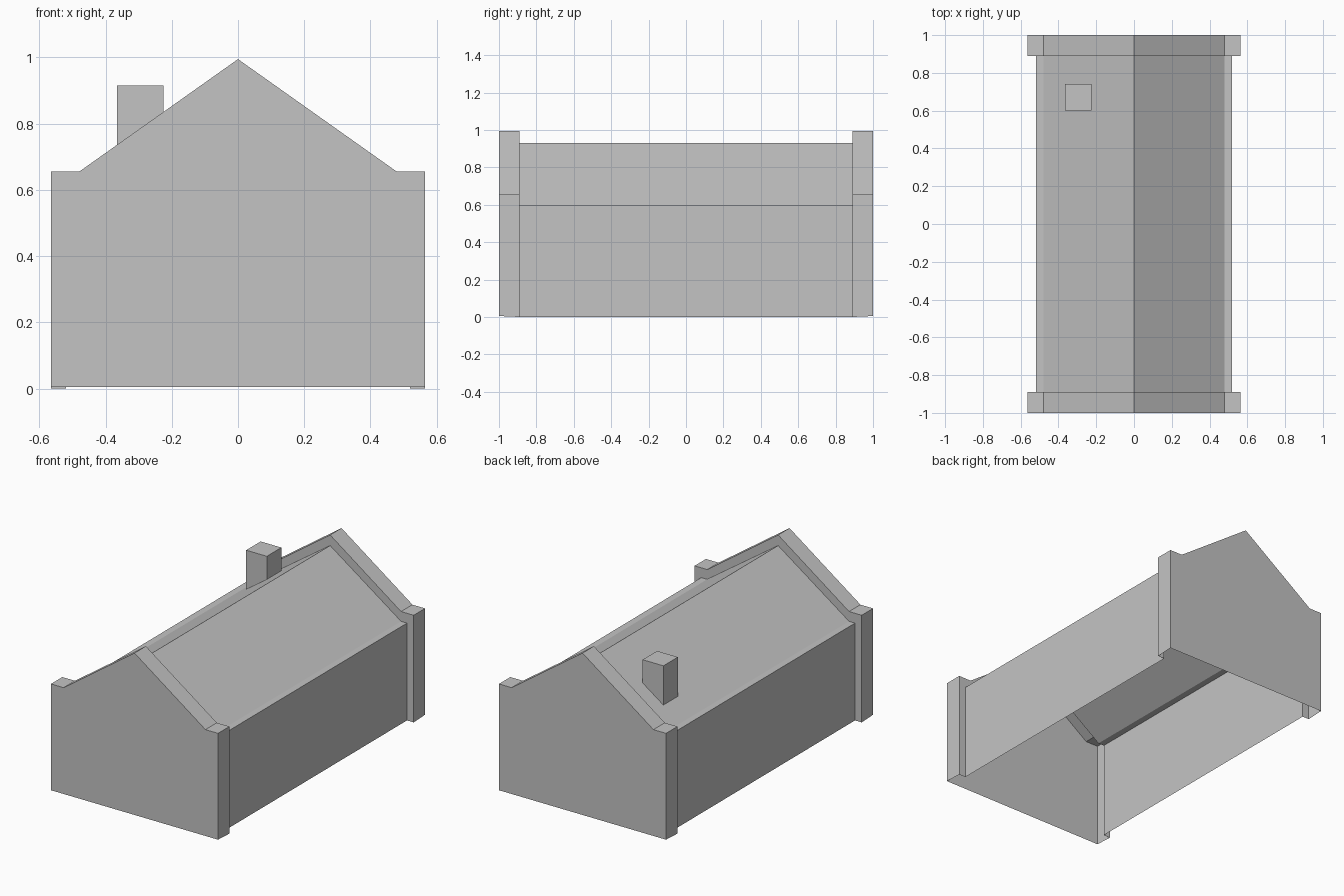
import bpy
import bmesh

if "Cube" in bpy.data.objects:
    bpy.data.objects.remove(bpy.data.objects["Cube"])

grey = bpy.data.materials.new("plain_grey")
grey.diffuse_color = (0.55, 0.55, 0.55, 1)
grey.use_nodes = True
grey.node_tree.nodes["Principled BSDF"].inputs["Base Color"].default_value = grey.diffuse_color


def make_object(name, bm):
    bmesh.ops.recalc_face_normals(bm, faces=bm.faces)
    mesh = bpy.data.meshes.new(name)
    bm.to_mesh(mesh)
    bm.free()
    mesh.materials.append(grey)
    obj = bpy.data.objects.new(name, mesh)
    bpy.context.collection.objects.link(obj)


def section(bm, half, y):
    """Mirror a half outline (foot to ridge) into a full open section."""
    pts = half + [(-x, z) for x, z in reversed(half[:-1])]
    return [bm.verts.new((x, y, z)) for x, z in pts]


# House shell: open underneath, lofted through the raised gables and the body
RIDGE, EAVE, EAVE_X = 0.93, 0.595, 0.48
body = [(0.52, 0), (0.52, EAVE), (EAVE_X, EAVE), (0, RIDGE)]
gable = [(0.565, 0), (0.565, 0.655), (0.48, 0.655), (0, 0.995)]
gable_face = [(0.565, 0.005)] + gable[1:]
stations = [(gable_face, -1), (gable, -0.89), (body, -0.89),
            (body, 0.89), (gable, 0.89), (gable_face, 1)]

bm = bmesh.new()
rings = [section(bm, half, y) for half, y in stations]
for a, b in zip(rings, rings[1:]):
    for i in range(len(a) - 1):
        bm.faces.new((a[i], a[i + 1], b[i + 1], b[i]))
bm.faces.new(rings[0])
bm.faces.new(rings[-1])
make_object("house_shell", bm)

# Chimney: square stack whose foot follows the left roof slope
bm = bmesh.new()
corners = [(-0.365, 0.60), (-0.225, 0.60), (-0.225, 0.74), (-0.365, 0.74)]
slope = (RIDGE - EAVE) / EAVE_X
foot = [bm.verts.new((x, y, RIDGE + slope * x)) for x, y in corners]
top = [bm.verts.new((x, y, 0.915)) for x, y in corners]
for i in range(4):
    j = (i + 1) % 4
    bm.faces.new((foot[i], foot[j], top[j], top[i]))
bm.faces.new(top)
make_object("chimney", bm)
